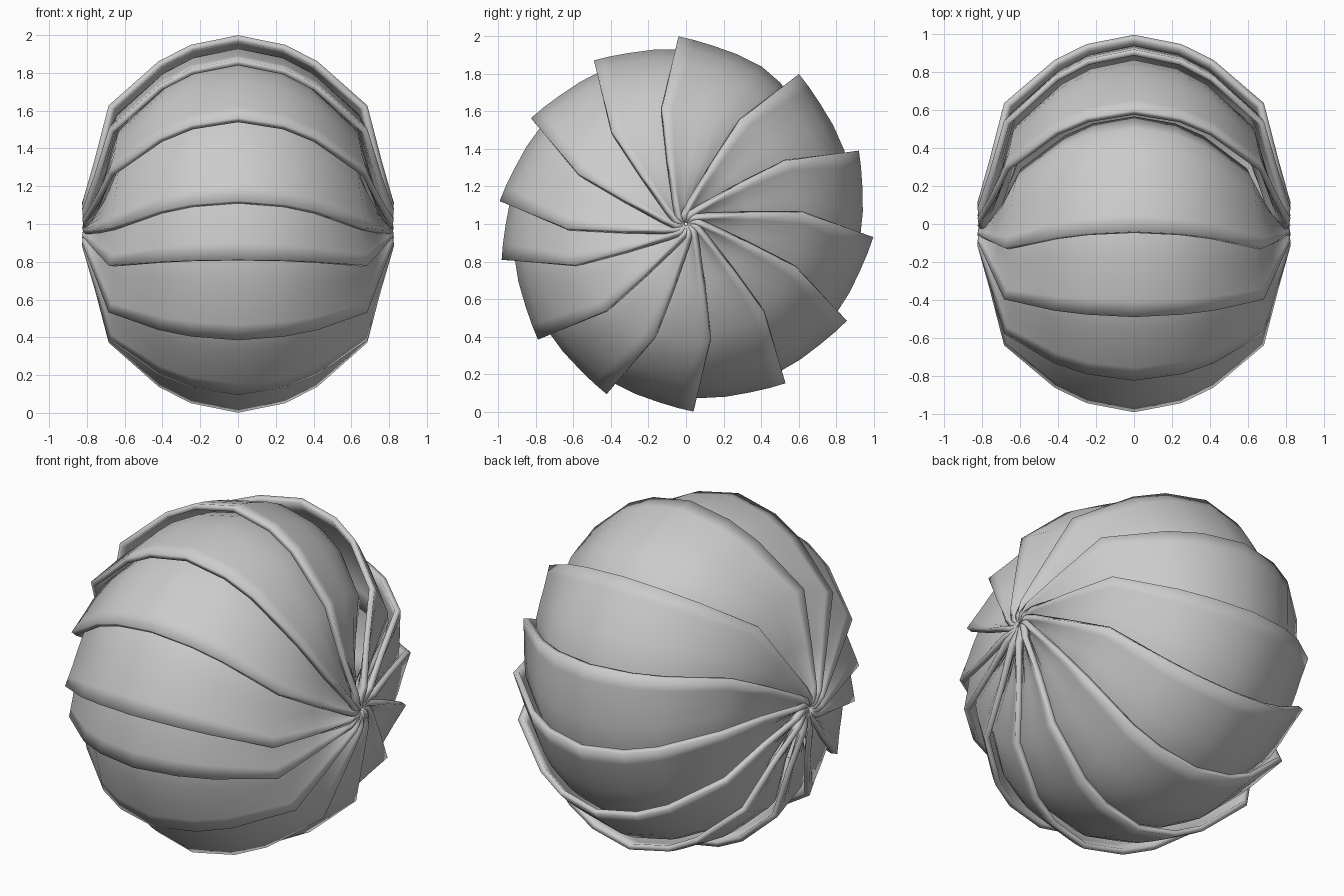
import bpy, bmesh, math

cube = bpy.data.objects.get("Cube")
if cube:
    bpy.data.objects.remove(cube, do_unlink=True)

grey = bpy.data.materials.new("plain grey")
grey.use_nodes = True
grey.diffuse_color = (0.6, 0.6, 0.6, 1)
grey.node_tree.nodes["Principled BSDF"].inputs["Base Color"].default_value = (0.6, 0.6, 0.6, 1)

# Leading edge from equator to pole: (x, radius, swirl in degrees)
HALF = [(0, 1.0, 0), (0.25, 0.95, 0.8), (0.42, 0.865, 2.5), (0.685, 0.64, 9),
        (0.76, 0.35, 12.5), (0.825, 0.12, 21), (0.82, 0.05, 32), (0.81, 0.008, 40)]
EDGE = [(-x, r, s) for x, r, s in reversed(HALF[1:])] + HALF
# Blade cross-section: (degrees behind the leading edge, scale)
SECTION = [(0, 1.0), (5, 0.98), (11, 0.96), (19, 0.944), (28, 0.93), (36, 0.905), (43, 0.87)]
# Angle of each leading edge around the x axis, y towards z
ANGLES = [92.3, 53, 23, -4, -31, -58, -87.7, -115, -142, -169, 173, 145.7, 119.4]


def make_blade(number, angle):
    bm = bmesh.new()
    rows = []
    for x, r, swirl in EDGE:
        row = []
        for back, f in SECTION:
            a = math.radians(angle + swirl - back)
            row.append(bm.verts.new((x * f, r * f * math.cos(a), 1 + r * f * math.sin(a))))
        rows.append(row)
    for r0, r1 in zip(rows, rows[1:]):
        for i in range(len(SECTION) - 1):
            bm.faces.new((r0[i], r0[i + 1], r1[i + 1], r1[i]))
    # Make every face point away from the centre
    for f in bm.faces:
        f.normal_update()
    middle = rows[len(EDGE) // 2][1].link_faces[0]
    c = middle.calc_center_median()
    if middle.normal.y * c.y + middle.normal.z * (c.z - 1) < 0:
        bmesh.ops.reverse_faces(bm, faces=bm.faces[:])
    me = bpy.data.meshes.new(f"blade_{number}")
    bm.to_mesh(me)
    bm.free()
    me.materials.append(grey)
    ob = bpy.data.objects.new(f"blade_{number}", me)
    bpy.context.collection.objects.link(ob)
    # Thickness grows inwards so the rim shows
    solid = ob.modifiers.new("thickness", "SOLIDIFY")
    solid.thickness = 0.032
    solid.offset = -1
    return ob


blades = [make_blade(i + 1, a) for i, a in enumerate(ANGLES)]
bpy.ops.object.select_all(action="DESELECT")
for ob in blades:
    ob.select_set(True)
bpy.context.view_layer.objects.active = blades[0]
bpy.ops.object.shade_smooth_by_angle(angle=math.radians(50))
